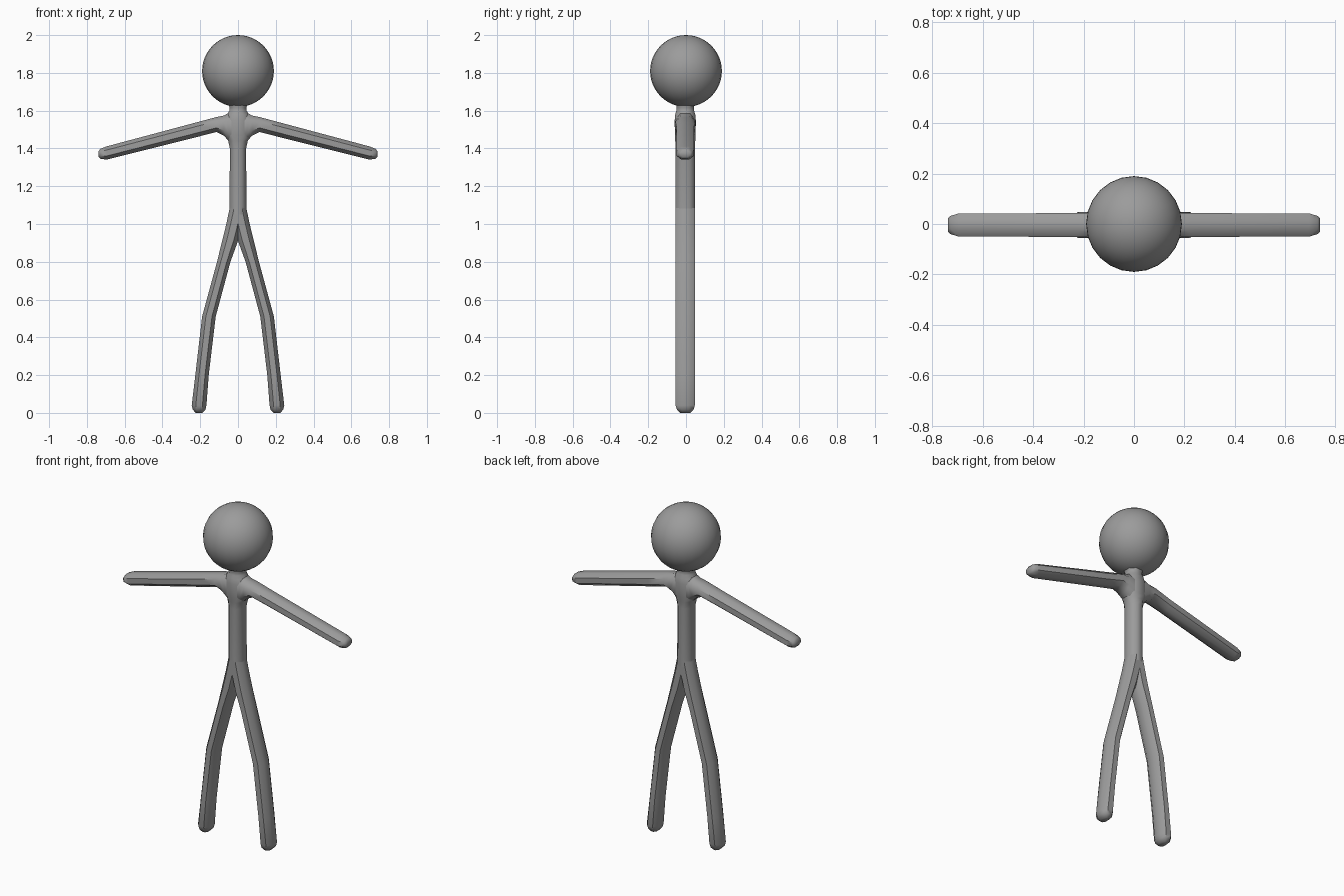
import bpy, bmesh, math

if "Cube" in bpy.data.objects:
    bpy.data.objects.remove(bpy.data.objects["Cube"])

grey = bpy.data.materials.new("mid grey")
grey.diffuse_color = (0.33, 0.33, 0.33, 1)
grey.use_nodes = True
grey.node_tree.nodes["Principled BSDF"].inputs["Base Color"].default_value = grey.diffuse_color

# Rounded-box cross-section on a -1..1 square
C = 0.45
SECTION = [(1, C), (C, 1), (-C, 1), (-1, C), (-1, -C), (-C, -1), (C, -1), (1, -C)]


def finish(obj, angle):
    obj.data.materials.append(grey)
    bpy.ops.object.select_all(action='DESELECT')
    obj.select_set(True)
    bpy.context.view_layer.objects.active = obj
    bpy.ops.object.shade_smooth_by_angle(angle=math.radians(angle))


def loft(name, stations, along, mirror=False):
    """Skin stations (position, low edge, high edge, half depth) along x or z."""
    bm = bmesh.new()
    rings = []
    for t, lo, hi, depth in stations:
        ring = []
        for u, v in SECTION:
            w = (lo + hi) / 2 + u * (hi - lo) / 2
            y = -0.004 + v * depth
            ring.append(bm.verts.new((w, y, t) if along == 'z' else (t, y, w)))
        rings.append(ring)
    n = len(SECTION)
    for a, b in zip(rings, rings[1:]):
        for i in range(n):
            j = (i + 1) % n
            bm.faces.new((a[i], a[j], b[j], b[i]))
    bm.faces.new(rings[0])
    bm.faces.new(rings[-1])
    bmesh.ops.recalc_face_normals(bm, faces=bm.faces[:])
    mesh = bpy.data.meshes.new(name)
    bm.to_mesh(mesh)
    bm.free()
    obj = bpy.data.objects.new(name, mesh)
    bpy.context.collection.objects.link(obj)
    finish(obj, 50)
    if mirror:
        m = obj.modifiers.new("mirror", 'MIRROR')
        m.use_mirror_merge = False
    return obj


# Head
bpy.ops.mesh.primitive_uv_sphere_add(segments=24, ring_count=24, radius=0.19,
                                     location=(0, 0, 1.81))
head = bpy.context.object
head.name = "head"
finish(head, 60)

# Torso with neck, widening a little at the shoulders
loft("torso", [(1.05, -0.045, 0.045, 0.052), (1.40, -0.043, 0.043, 0.052),
               (1.44, -0.052, 0.052, 0.053), (1.47, -0.072, 0.072, 0.055),
               (1.55, -0.072, 0.072, 0.056), (1.58, -0.058, 0.058, 0.053),
               (1.60, -0.046, 0.046, 0.047), (1.615, -0.044, 0.044, 0.045),
               (1.65, -0.056, 0.056, 0.052)], 'z')

# Arms, with a fillet at the shoulder and a tapered hand
loft("arms", [(0.0, 1.42, 1.59, 0.053), (0.05, 1.44, 1.588, 0.054),
              (0.075, 1.468, 1.574, 0.054), (0.115, 1.487, 1.566, 0.052),
              (0.22, 1.460, 1.538, 0.047), (0.695, 1.341, 1.411, 0.046),
              (0.728, 1.345, 1.398, 0.036), (0.738, 1.356, 1.386, 0.027)],
     'x', mirror=True)

# Legs, meeting at the hips, bent at the knee and rounded at the foot
loft("legs", [(1.09, -0.043, 0.043, 0.052), (1.00, -0.022, 0.062, 0.052),
              (0.91, 0.0, 0.084, 0.052), (0.80, 0.040, 0.111, 0.052),
              (0.51, 0.118, 0.190, 0.052), (0.20, 0.155, 0.226, 0.052),
              (0.04, 0.167, 0.245, 0.051), (0.018, 0.172, 0.240, 0.044),
              (0.0, 0.188, 0.224, 0.028)], 'z', mirror=True)
